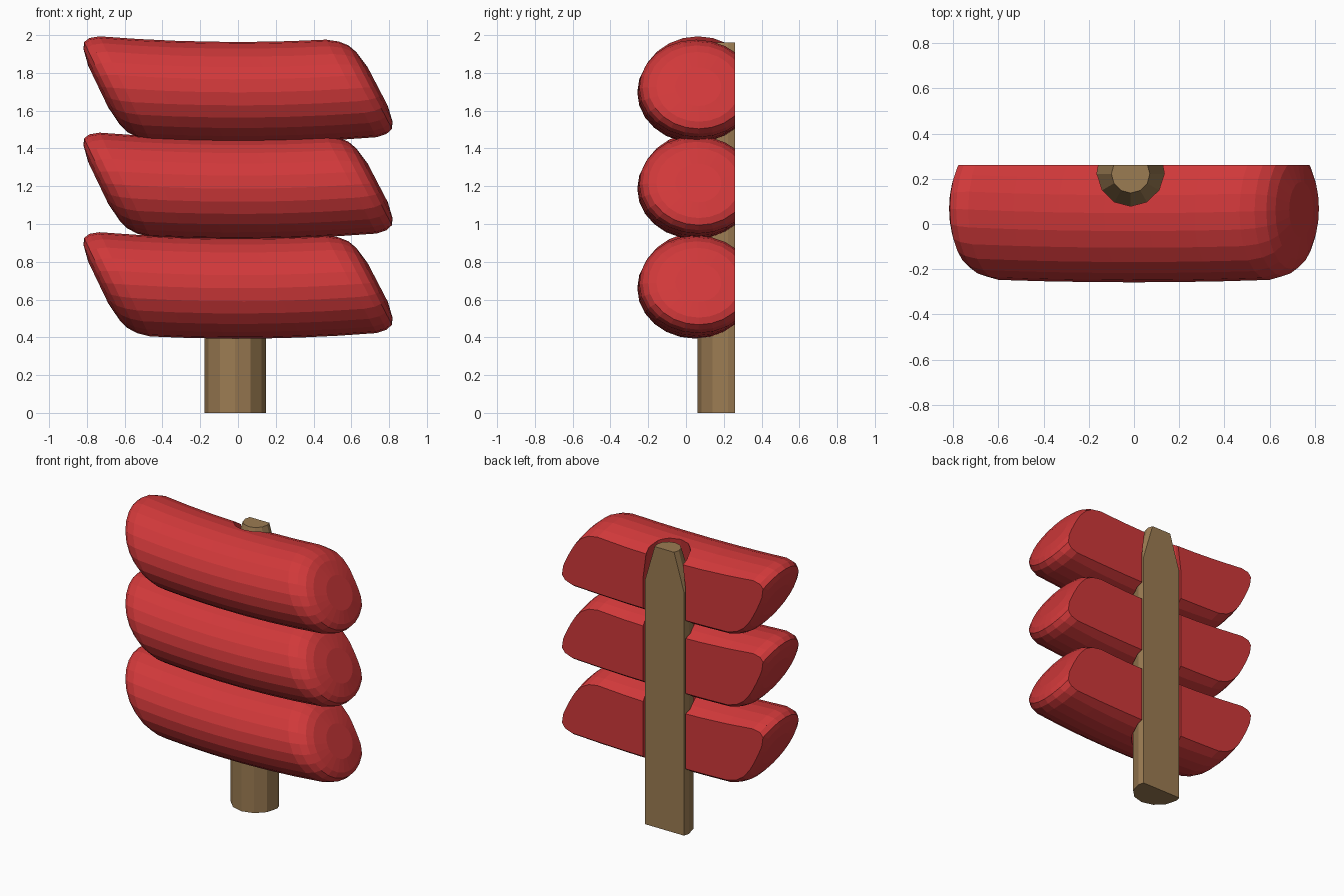
import bpy, bmesh
from math import cos, sin, tau

if "Cube" in bpy.data.objects:
    bpy.data.objects.remove(bpy.data.objects["Cube"])

BACK = 0.26                      # everything is cut flat at the back


def material(name, color):
    m = bpy.data.materials.new(name)
    m.diffuse_color = (*color, 1)
    m.use_nodes = True
    m.node_tree.nodes["Principled BSDF"].inputs["Base Color"].default_value = m.diffuse_color
    return m


RED = material("red_icing", (0.63, 0.04, 0.042))
BROWN = material("wood", (0.33, 0.2, 0.085))


def loft(name, rings, mat, flat_back=True):
    """Skin closed rings of points, cap the ends, optionally slice off the back."""
    bm = bmesh.new()
    loops = [[bm.verts.new(p) for p in ring] for ring in rings]
    n = len(loops[0])
    for a, b in zip(loops, loops[1:]):
        for i in range(n):
            j = (i + 1) % n
            bm.faces.new((a[i], a[j], b[j], b[i]))
    bm.faces.new(loops[0])
    bm.faces.new(loops[-1])
    if flat_back:
        cut = bmesh.ops.bisect_plane(
            bm, geom=bm.verts[:] + bm.edges[:] + bm.faces[:],
            plane_co=(0, BACK, 0), plane_no=(0, 1, 0), clear_outer=True)
        edges = [e for e in cut["geom_cut"] if isinstance(e, bmesh.types.BMEdge)]
        bmesh.ops.holes_fill(bm, edges=edges, sides=0)
    bmesh.ops.recalc_face_normals(bm, faces=bm.faces[:])
    me = bpy.data.meshes.new(name)
    bm.to_mesh(me)
    bm.free()
    me.materials.append(mat)
    ob = bpy.data.objects.new(name, me)
    bpy.context.collection.objects.link(ob)
    return ob


def stick_rings(levels, n=12):
    return [[(-0.015 + r * cos(tau * i / n), 0.222 + r * sin(tau * i / n), z)
             for i in range(n)] for z, r in levels]


# sausage-like roll: sheared round sections, gently bent upwards at the ends
HALF = [(0.2, 1), (0.4, 1), (0.6, 1), (0.66, 0.95), (0.7, 0.86), (0.722, 0.72), (0.74, 0.4)]
STATIONS = [(-u, s) for u, s in reversed(HALF)] + [(0, 1)] + HALF


def roll_rings(zc, n=24):
    rings = []
    for u, s in STATIONS:
        ring = []
        for i in range(n):
            a = tau * i / n
            dz = 0.267 * s * sin(a)
            x = u - 0.5 * dz
            ring.append((x, 0.048 + 0.306 * s * cos(a) + 0.03 * x * x,
                         zc + dz + 0.055 * x * x))
        rings.append(ring)
    return rings


# stick with a tapered tip
loft("stick", stick_rings([(0, 0.162), (1.7, 0.162), (1.96, 0.085)]), BROWN)

# groove cutter, slightly wider than the stick
cutter = loft("groove_cutter", stick_rings([(-0.1, 0.175), (1.72, 0.175), (2.1, 0.125)]),
              RED, flat_back=False)
cutter.hide_render = True

# three stacked rolls with the groove carved in the back
for name, zc in (("roll_bottom", 0.66), ("roll_middle", 1.187), ("roll_top", 1.697)):
    roll = loft(name, roll_rings(zc), RED)
    mod = roll.modifiers.new("groove", "BOOLEAN")
    mod.operation = "DIFFERENCE"
    mod.solver = "EXACT"
    mod.object = cutter
    bpy.context.view_layer.objects.active = roll
    bpy.ops.object.modifier_apply(modifier=mod.name)

bpy.data.objects.remove(cutter)
